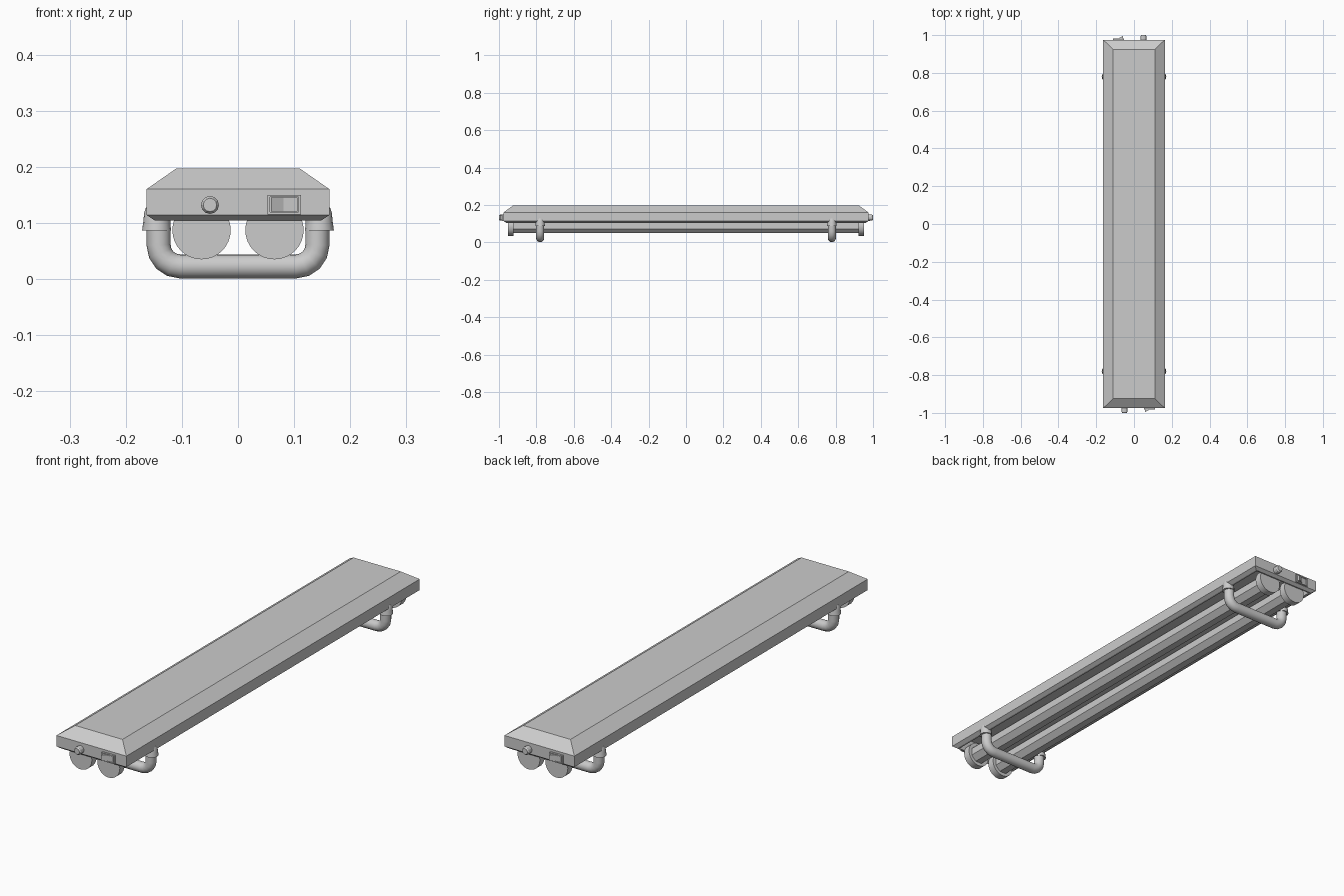
import bpy, bmesh
from math import sin, cos, pi, radians
from mathutils import Matrix, Vector

cube = bpy.data.objects.get("Cube")
if cube:
    bpy.data.objects.remove(cube, do_unlink=True)

grey = bpy.data.materials.new("light_grey")
grey.use_nodes = True
grey.diffuse_color = (0.6, 0.6, 0.6, 1)
grey.node_tree.nodes["Principled BSDF"].inputs["Base Color"].default_value = (0.6, 0.6, 0.6, 1)


def finish(name, bm, smooth=False):
    bmesh.ops.recalc_face_normals(bm, faces=bm.faces)
    mesh = bpy.data.meshes.new(name)
    bm.to_mesh(mesh)
    bm.free()
    mesh.materials.append(grey)
    ob = bpy.data.objects.new(name, mesh)
    bpy.context.collection.objects.link(ob)
    if smooth:
        bpy.ops.object.select_all(action='DESELECT')
        ob.select_set(True)
        bpy.context.view_layer.objects.active = ob
        bpy.ops.object.shade_smooth_by_angle(angle=radians(35))
    return ob


def loft(name, rings, smooth=False):
    """Join rings of points into a skin, closing both ends."""
    bm = bmesh.new()
    rows = [[bm.verts.new(p) for p in ring] for ring in rings]
    n = len(rows[0])
    for a, b in zip(rows, rows[1:]):
        for i in range(n):
            j = (i + 1) % n
            bm.faces.new((a[i], a[j], b[j], b[i]))
    bm.faces.new(rows[0])
    bm.faces.new(rows[-1])
    return finish(name, bm, smooth)


def rect(hx, hy, z):
    return [(-hx, -hy, z), (hx, -hy, z), (hx, hy, z), (-hx, hy, z)]


def circle(center, u, v, r, n, turn=0.0):
    c, u, v = Vector(center), Vector(u), Vector(v)
    return [c + r * (cos(2 * pi * (i + turn) / n) * u + sin(2 * pi * (i + turn) / n) * v)
            for i in range(n)]


X, Y, Z = (1, 0, 0), (0, 1, 0), (0, 0, 1)


def rod(name, x, z, stations, n, turn=0.0, smooth=False):
    """Round bar along y; stations are (y, radius)."""
    return loft(name, [circle((x, y, z), X, Z, r, n, turn) for y, r in stations], smooth)


# Housing: bevelled lid, chamfered lower lip, open recess below
loft("housing", [rect(0.125, 0.94, 0.15), rect(0.14, 0.957, 0.104), rect(0.148, 0.962, 0.104),
                 rect(0.163, 0.975, 0.114), rect(0.163, 0.975, 0.16), rect(0.11, 0.925, 0.197)])

# Reflector ridge between the lamps
loft("reflector_ridge", [[(-0.03, y, 0.152), (0.03, y, 0.152), (0, y, 0.108)]
                         for y in (-0.935, 0.935)])

# Lamp tubes and their end sockets
for side, sx in (("right", -1), ("left", 1)):
    rod(side + "_tube", sx * 0.065, 0.087, [(-0.93, 0.04), (0.93, 0.04)], 8, 0.5)
    for end, sy in (("front", -1), ("back", 1)):
        rod(f"{end}_{side}_tube_socket", sx * 0.065, 0.087,
            [(sy * 0.922, 0.052), (sy * 0.953, 0.052)], 32, smooth=True)

# Carrying handles: bent pipe held by two tapered mounts
R, PX, PZ, BEND = 0.0215, 0.1415, 0.0225, 0.038
half = [Vector((PX, 0, 0.11))]
for i in range(5):
    a = i * pi / 8
    half.append(Vector((PX - BEND + BEND * cos(a), 0, PZ + BEND - BEND * sin(a))))
path = half + [Vector((-p.x, 0, p.z)) for p in reversed(half)]
for end, y in (("front", -0.78), ("back", 0.78)):
    rings = []
    for i, p in enumerate(path):
        t = (path[min(i + 1, len(path) - 1)] - path[max(i - 1, 0)]).normalized()
        rings.append(circle(p + Vector((0, y, 0)), t.cross(Vector(Y)), Y, R, 16))
    loft(end + "_handle", rings, True)
    for side, sx in (("right", -1), ("left", 1)):
        mount = [(0.086, 0.026), (0.104, 0.0235), (0.118, 0.021), (0.127, 0.017), (0.131, 0.008)]
        loft(f"{end}_{side}_handle_mount",
             [circle((sx * (0.145 + max(0, z - 0.104) * 0.1), y, z), X, Y, r, 16)
              for z, r in mount], True)


# End fittings, turned half round for the back
def prism(name, outline, z0, z1):
    return loft(name, [[(x, y, z) for x, y in outline] for z in (z0, z1)])


for end, turn in (("front", 0), ("back", pi)):
    button = rod(end + "_button", -0.05, 0.132,
                 [(-0.97, 0.016), (-0.994, 0.016), (-1.0, 0.012)], 12)
    parts = [button]
    # Switch frame from four bars
    for label, x0, x1, z0, z1 in (("top", 0.053, 0.112, 0.146, 0.15),
                                  ("bottom", 0.053, 0.112, 0.115, 0.119),
                                  ("right", 0.053, 0.057, 0.119, 0.146),
                                  ("left", 0.108, 0.112, 0.119, 0.146)):
        parts.append(prism(f"{end}_switch_frame_{label}",
                           [(x0, -0.97), (x0, -0.983), (x1, -0.983), (x1, -0.97)], z0, z1))
    # Rocker with one end raised
    parts.append(prism(end + "_switch_rocker",
                       [(0.059, -0.97), (0.059, -0.995), (0.081, -0.983),
                        (0.106, -0.981), (0.106, -0.97)], 0.12, 0.145))
    for ob in parts:
        ob.data.transform(Matrix.Rotation(turn, 4, 'Z'))
